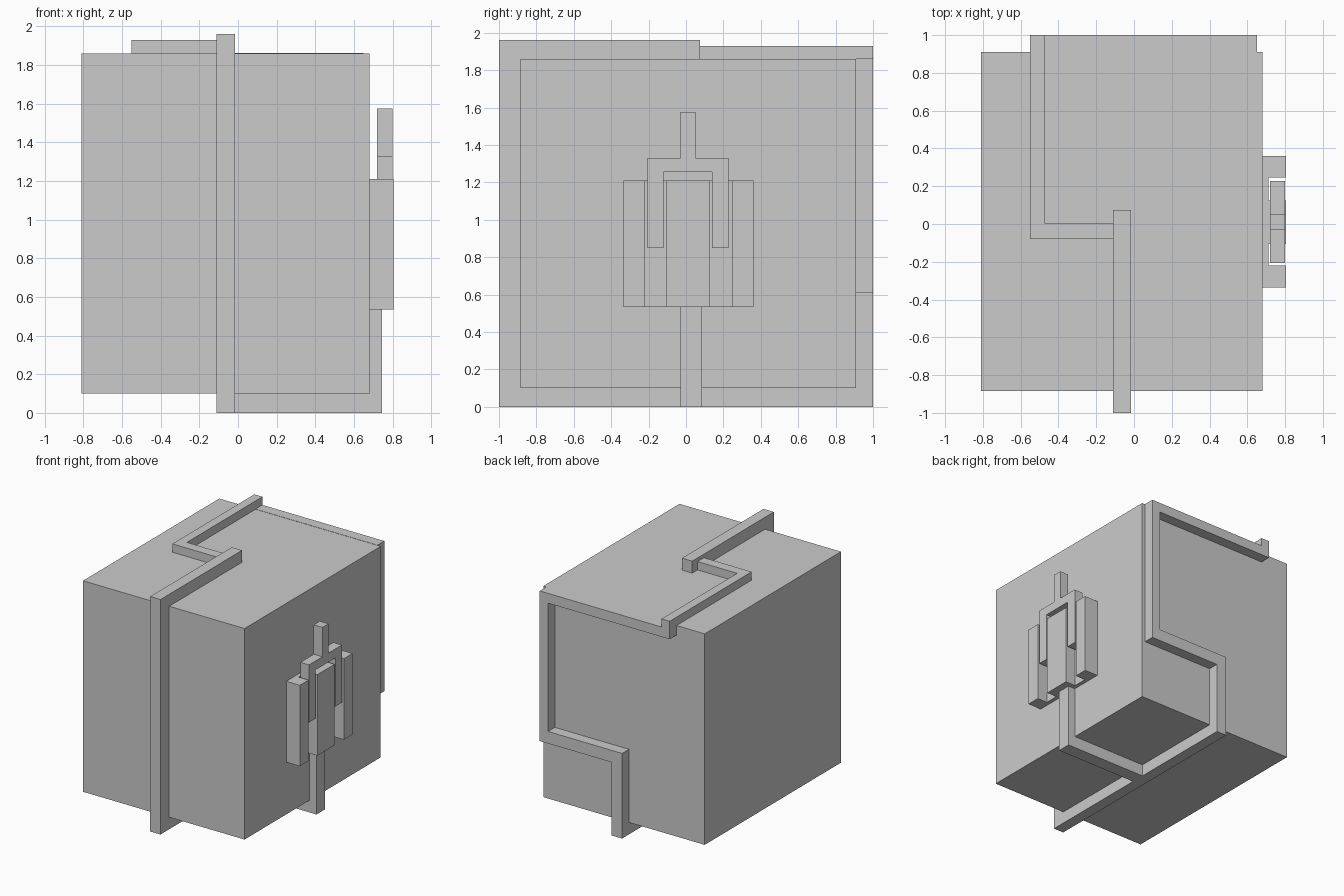
import bpy, bmesh
from mathutils import Vector

if "Cube" in bpy.data.objects:
    bpy.data.objects.remove(bpy.data.objects["Cube"])


def prism(name, axis, lo, hi, profile):
    """Extrude a flat profile along an axis; profile holds the other two coordinates."""
    i = "xyz".index(axis)
    bm = bmesh.new()
    verts = []
    for p in profile:
        co = list(p)
        co.insert(i, lo)
        verts.append(bm.verts.new(co))
    face = bm.faces.new(verts)
    step = Vector((0, 0, 0))
    step[i] = hi - lo
    out = bmesh.ops.extrude_face_region(bm, geom=[face], use_keep_orig=True)
    bmesh.ops.translate(bm, vec=step,
                        verts=[g for g in out["geom"] if isinstance(g, bmesh.types.BMVert)])
    bmesh.ops.recalc_face_normals(bm, faces=bm.faces)
    mesh = bpy.data.meshes.new(name)
    bm.to_mesh(mesh)
    bm.free()
    obj = bpy.data.objects.new(name, mesh)
    bpy.context.collection.objects.link(obj)
    return obj


# Main block
prism("body", "z", 0.10, 1.86,
      [(-0.81, -0.885), (0.68, -0.885), (0.68, 0.91), (-0.81, 0.91)])

# Band over the top, down the front and along the underside
prism("main_band", "x", -0.11, -0.015,
      [(0.075, 1.96), (-1, 1.96), (-1, 0), (1, 0), (1, 0.10),
       (-0.885, 0.10), (-0.885, 1.86), (0.075, 1.86)])

# Angled band on the top
prism("top_band", "z", 1.86, 1.93,
      [(-0.11, -0.08), (-0.55, -0.08), (-0.55, 1), (-0.475, 1),
       (-0.475, 0.005), (-0.11, 0.005)])

# Stepped band on the back
prism("back_band", "y", 0.91, 1.0,
      [(-0.55, 1.862), (0.65, 1.862), (0.65, 0.61), (-0.015, 0.61), (-0.015, 0.10),
       (-0.11, 0.10), (-0.11, 0.71), (0.573, 0.71), (0.573, 1.78), (-0.55, 1.78)])

# Branch under the block and up the right side
prism("side_band", "y", -0.03, 0.085,
      [(-0.015, 0), (0.745, 0), (0.745, 0.535), (0.68, 0.535),
       (0.68, 0.10), (-0.015, 0.10)])

# Grooved socket: back plate with three ribs
socket = [(0.68, -0.335)]
for y0, y1 in ((-0.335, -0.22), (-0.105, 0.125), (0.245, 0.36)):
    socket += [(0.712, y0), (0.805, y0), (0.805, y1), (0.712, y1)]
socket = [socket[0]] + socket[2:-1] + [(0.68, 0.36)]
prism("socket", "z", 0.535, 1.21, socket)

# Two-pronged fork sitting in the grooves, mirrored about its stem
half = [(0.04, 1.575), (0.04, 1.33), (0.217, 1.33), (0.217, 0.85), (0.13, 0.85), (0.13, 1.255)]
mid = 0.01
fork = [(mid + y, z) for y, z in half] + [(mid - y, z) for y, z in reversed(half)]
prism("fork", "x", 0.72, 0.80, fork)
